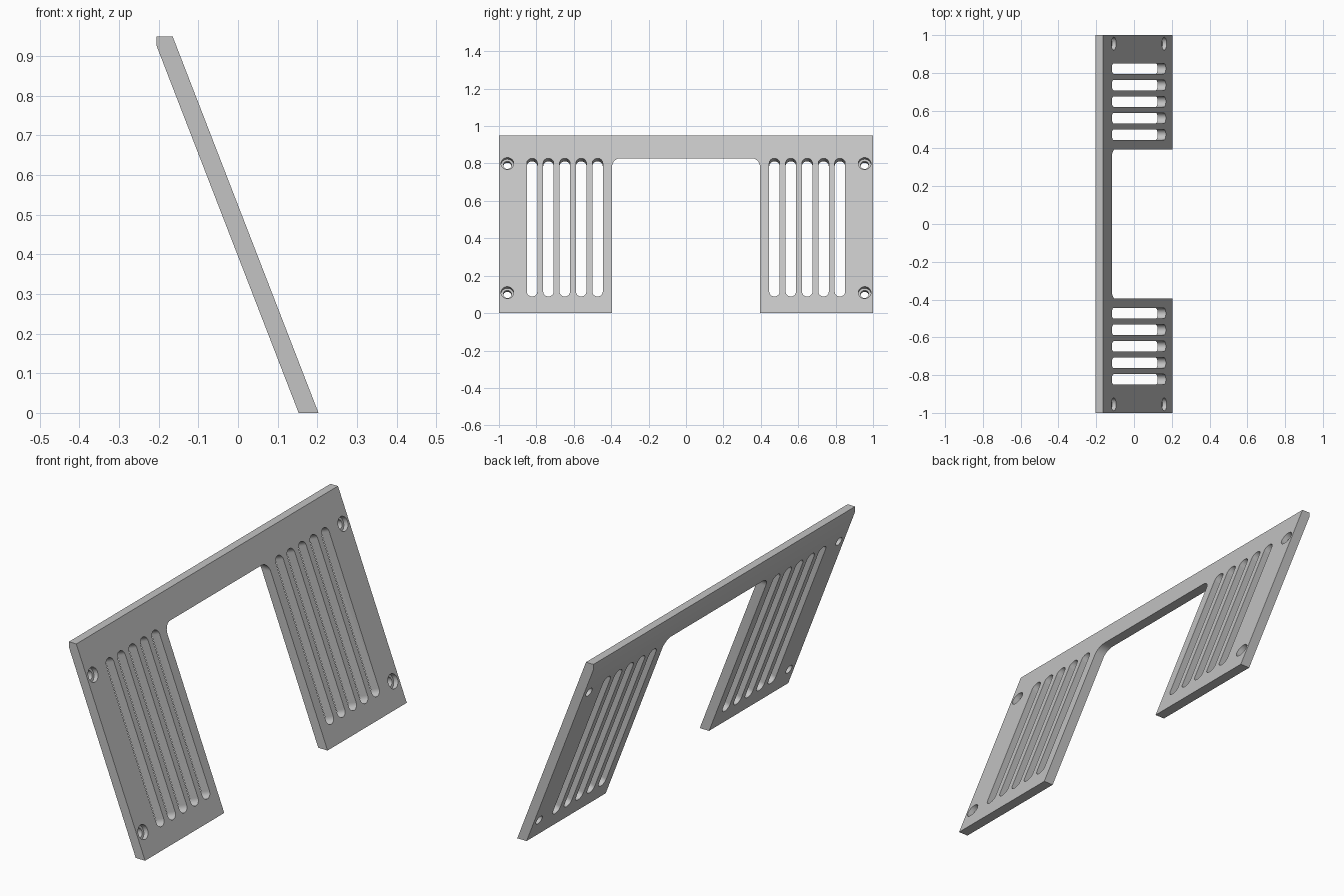
import bpy, bmesh, math
from mathutils import Vector

if "Cube" in bpy.data.objects:
    bpy.data.objects.remove(bpy.data.objects["Cube"], do_unlink=True)

SLOPE = 0.387                      # sideways lean per unit of height
LEAN = math.atan(SLOPE)
NORMAL = Vector((math.cos(LEAN), 0, math.sin(LEAN)))
UP = Vector((-math.sin(LEAN), 0, math.cos(LEAN)))
ALONG_X = Vector((1, 0, 0))


def face_point(y, z):
    """Point on the sloping outer face at a given height."""
    return Vector((0.203 - SLOPE * z, y, z))


def add_prism(bm, outline, offset):
    """Closed prism from an outline swept by an offset."""
    base = bm.faces.new([bm.verts.new(p) for p in outline])
    swept = bmesh.ops.extrude_face_region(bm, geom=[base])["geom"]
    moved = [v for v in swept if isinstance(v, bmesh.types.BMVert)]
    bmesh.ops.translate(bm, verts=moved, vec=offset)


def make_object(name, bm):
    bmesh.ops.recalc_face_normals(bm, faces=bm.faces[:])
    mesh = bpy.data.meshes.new(name)
    bm.to_mesh(mesh)
    bm.free()
    obj = bpy.data.objects.new(name, mesh)
    bpy.context.collection.objects.link(obj)
    return obj


def arc(centre, radius, start, end, side, up, steps=16):
    angles = [start + (end - start) * i / steps for i in range(steps + 1)]
    return [centre + radius * (math.cos(a) * side + math.sin(a) * up) for a in angles]


def add_hole(bm, y, z_low, z_high, radius, depth):
    """Round hole, or round-ended slot, square to the sloping face."""
    side = Vector((0, 1, 0))
    outline = arc(face_point(y, z_high), radius, 0, math.pi, side, UP)
    lower = arc(face_point(y, z_low), radius, math.pi, 2 * math.pi, side, UP)
    outline += lower if z_high > z_low else lower[1:-1]
    add_prism(bm, [p + NORMAL * 0.05 for p in outline], -NORMAL * (depth + 0.05))


# Leaning plate with flat top and bottom edges
bm = bmesh.new()
section = [(-0.205, 0.95), (-0.165, 0.95), (0.203, 0), (0.153, 0), (-0.205, 0.925)]
add_prism(bm, [Vector((x, -1, z)) for x, z in section], Vector((0, 2, 0)))
plate = make_object("slotted_plate", bm)

# Central opening with rounded upper corners
bm = bmesh.new()
half, top, corner = 0.395, 0.828, 0.045
side, up = Vector((0, 1, 0)), Vector((0, 0, 1))
outline = [Vector((-1, -half, -0.1)), Vector((-1, half, -0.1))]
for sign, start in ((1, 0), (-1, math.pi / 2)):
    centre = Vector((-1, sign * (half - corner), top - corner))
    outline += arc(centre, corner, start, start + math.pi / 2, side, up, 10)
add_prism(bm, outline, ALONG_X * 2)
opening = make_object("opening_cutter", bm)

# Vent slots and screw holes on both legs
through, recess = bmesh.new(), bmesh.new()
for sign in (-1, 1):
    for i in range(5):
        add_hole(through, sign * (0.473 + 0.0875 * i), 0.115, 0.802, 0.028, 0.15)
    for z in (0.11, 0.8):
        add_hole(through, sign * 0.955, z, z, 0.022, 0.15)
        add_hole(recess, sign * 0.955, z, z, 0.034, 0.024)
cutters = [opening, make_object("through_cutter", through),
           make_object("recess_cutter", recess)]

for cutter in cutters:
    cutter.hide_render = True
    mod = plate.modifiers.new(cutter.name, "BOOLEAN")
    mod.operation = "DIFFERENCE"
    mod.solver = "EXACT"
    mod.object = cutter

# Bake the cuts and drop the cutters
bpy.context.view_layer.update()
graph = bpy.context.evaluated_depsgraph_get()
baked = bpy.data.meshes.new_from_object(plate.evaluated_get(graph))
plate.modifiers.clear()
plate.data = baked
for cutter in cutters:
    bpy.data.objects.remove(cutter, do_unlink=True)

# Plain grey finish
grey = bpy.data.materials.new("plain_grey")
grey.use_nodes = True
colour = (0.55, 0.55, 0.55, 1)
grey.diffuse_color = colour
grey.node_tree.nodes["Principled BSDF"].inputs["Base Color"].default_value = colour
plate.data.materials.clear()
plate.data.materials.append(grey)

bpy.ops.object.select_all(action="DESELECT")
plate.select_set(True)
bpy.context.view_layer.objects.active = plate
bpy.ops.object.shade_smooth_by_angle(angle=math.radians(30))
